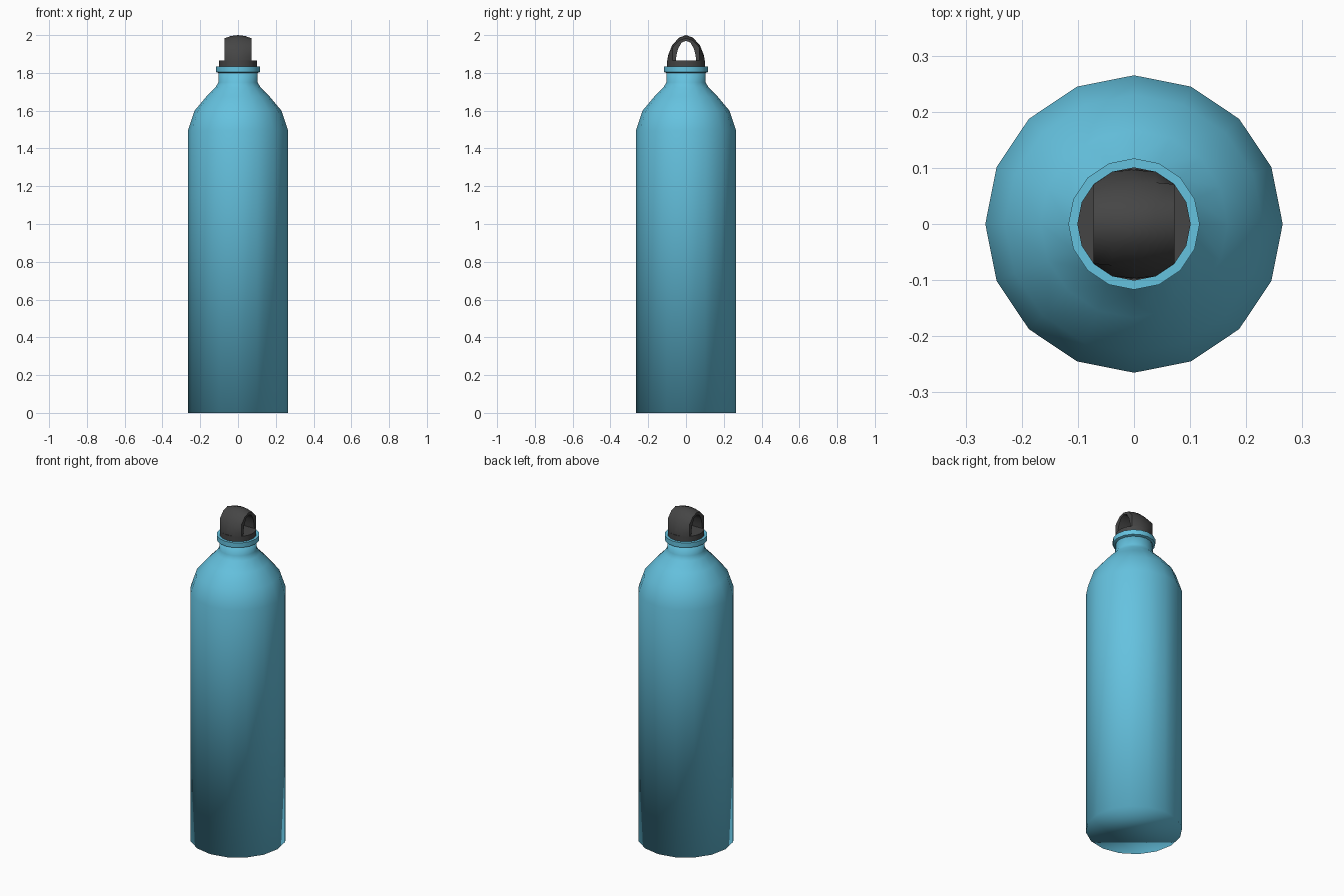
import bpy, bmesh
from math import cos, sin, pi, radians, sqrt

if "Cube" in bpy.data.objects:
    bpy.data.objects.remove(bpy.data.objects["Cube"])

SIDES = 16


def material(name, rgb):
    m = bpy.data.materials.new(name)
    m.diffuse_color = (*rgb, 1)
    m.use_nodes = True
    m.node_tree.nodes["Principled BSDF"].inputs["Base Color"].default_value = m.diffuse_color
    return m


def finish(name, bm, mat, angle=None):
    bmesh.ops.recalc_face_normals(bm, faces=bm.faces[:])
    me = bpy.data.meshes.new(name)
    bm.to_mesh(me)
    bm.free()
    ob = bpy.data.objects.new(name, me)
    bpy.context.collection.objects.link(ob)
    me.materials.append(mat)
    bpy.ops.object.select_all(action='DESELECT')
    ob.select_set(True)
    bpy.context.view_layer.objects.active = ob
    if angle is None:
        bpy.ops.object.shade_smooth()
    else:
        bpy.ops.object.shade_smooth_by_angle(angle=radians(angle))
    return ob


def bridge(bm, a, b):
    n = len(a)
    for i in range(n):
        j = (i + 1) % n
        bm.faces.new((a[i], a[j], b[j], b[i]))


def lathe(name, profile, mat, angle=None):
    """Revolve (radius, z) points around z and close both ends."""
    bm = bmesh.new()
    rings = [[bm.verts.new((r * cos(2 * pi * k / SIDES), r * sin(2 * pi * k / SIDES), z))
              for k in range(SIDES)] for r, z in profile]
    for a, b in zip(rings, rings[1:]):
        bridge(bm, a, b)
    bm.faces.new(rings[0])
    bm.faces.new(rings[-1])
    return finish(name, bm, mat, angle)


blue = material("blue_metal", (0.13, 0.54, 0.74))
dark = material("dark_plastic", (0.06, 0.06, 0.06))

# Bottle body with rounded shoulder and neck
lathe("bottle_body", [(0.265, 0), (0.265, 1.495), (0.23, 1.6), (0.167, 1.675),
                      (0.118, 1.725), (0.104, 1.75), (0.104, 1.81)], blue)

# Rolled rim around the mouth
lathe("bottle_rim", [(0.104, 1.80), (0.117, 1.805), (0.117, 1.834)], blue, 40)

# Cap collar
lathe("cap_collar", [(0.101, 1.833), (0.101, 1.866)], dark, 40)

# Cap handle: arch in the yz plane, trimmed to the round outline of the collar
outer = [(-0.098, 1.86), (-0.096, 1.89), (-0.074, 1.945), (-0.037, 1.987), (0, 2.0)]
inner = [(-0.054, 1.86), (-0.051, 1.89), (-0.043, 1.925), (-0.024, 1.96), (0, 1.97)]


def mirrored(pts):
    return pts + [(-y, z) for y, z in reversed(pts[:-1])]


bm = bmesh.new()
loops = []
for x in (-0.072, -0.0385, 0, 0.0385, 0.072):
    w = sqrt(0.101 ** 2 - x * x)
    drop = 3.3 * x * x
    out = [(max(-w, min(w, y)), z - drop * (z - 1.86) / 0.14) for y, z in mirrored(outer)]
    loops.append([bm.verts.new((x, y, z)) for y, z in out + mirrored(inner)[::-1]])
for a, b in zip(loops, loops[1:]):
    bridge(bm, a, b)
for lp in (loops[0], loops[-1]):
    n = len(lp)
    for i in range(n // 2 - 1):
        bm.faces.new((lp[i], lp[i + 1], lp[n - 2 - i], lp[n - 1 - i]))
finish("cap_handle", bm, dark, 45)
